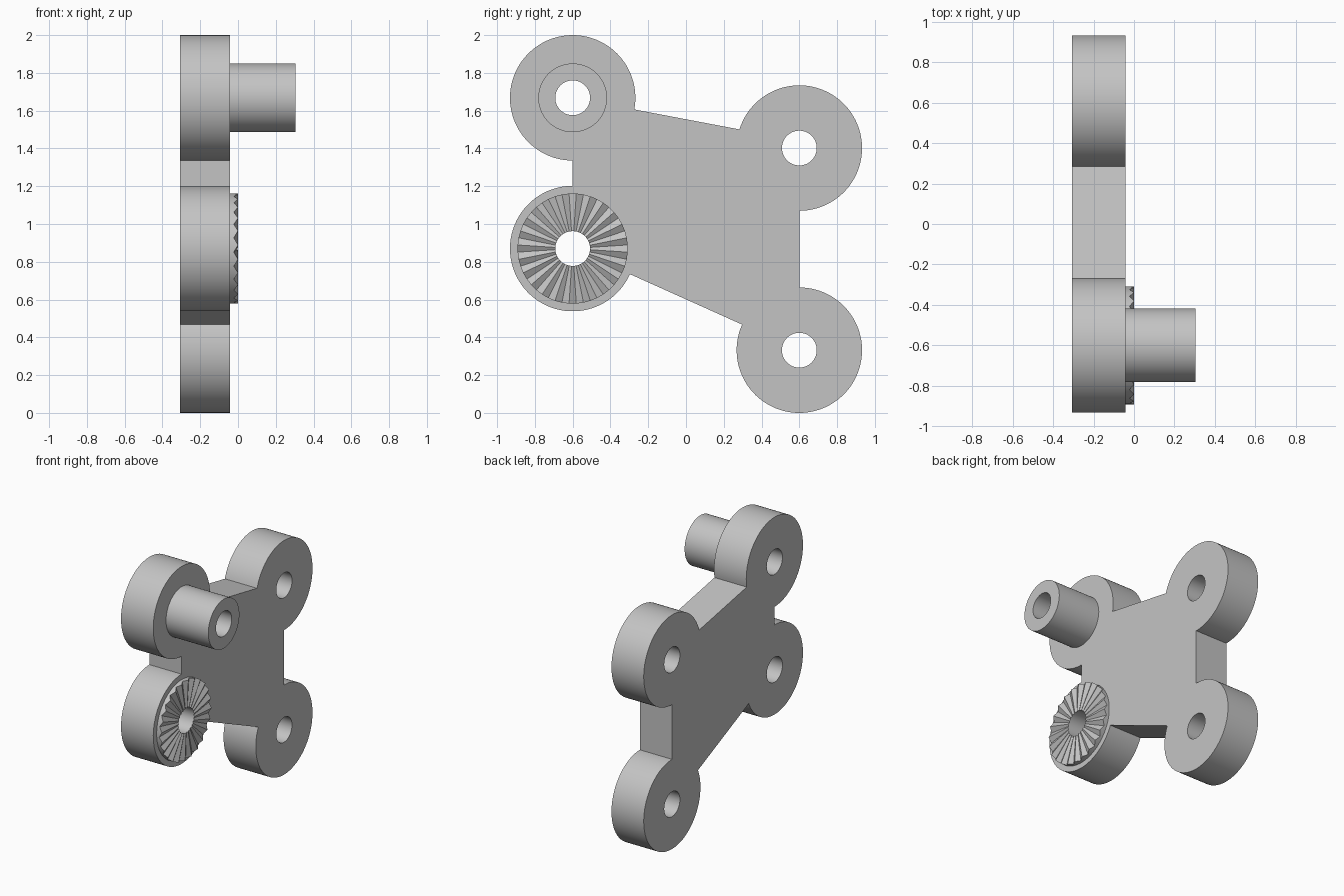
import bpy, bmesh
from math import cos, sin, pi, radians
from mathutils import Matrix

cube = bpy.data.objects.get("Cube")
if cube:
    bpy.data.objects.remove(cube, do_unlink=True)

grey = bpy.data.materials.new("plain grey")
grey.use_nodes = True
colour = (0.55, 0.55, 0.55, 1)
grey.diffuse_color = colour
grey.node_tree.nodes["Principled BSDF"].inputs["Base Color"].default_value = colour

BOSS_R, HOLE_R, POST_R, ROSETTE_R = 0.332, 0.092, 0.182, 0.292
BACK, FACE, TIP, POST_END = -0.306, -0.042, 0.0, 0.304
TEETH = 24
# Flat profile plane (u, v) laid onto world (y, z), thickness along x
TO_WORLD = Matrix(((0, 0, 1, 0), (1, 0, 0, 0), (0, 1, 0, 0), (0, 0, 0, 1)))


def arc(centre, radius, start=0, end=360, steps=80):
    """Points on an arc, in degrees; a full circle leaves out its repeated end."""
    last = steps if end - start == 360 else steps + 1
    angles = [radians(start + (end - start) * i / steps) for i in range(last)]
    return [(centre[0] + radius * cos(a), centre[1] + radius * sin(a)) for a in angles]


def finish(name, bm):
    bmesh.ops.remove_doubles(bm, verts=bm.verts, dist=1e-5)
    bmesh.ops.recalc_face_normals(bm, faces=bm.faces)
    mesh = bpy.data.meshes.new(name)
    bm.to_mesh(mesh)
    bm.free()
    mesh.materials.clear()
    mesh.materials.append(grey)
    ob = bpy.data.objects.new(name, mesh)
    bpy.context.collection.objects.link(ob)
    bpy.ops.object.select_all(action='DESELECT')
    ob.select_set(True)
    bpy.context.view_layer.objects.active = ob
    bpy.ops.object.shade_smooth_by_angle(angle=radians(25))
    return ob


def slab(name, loops, x0, x1):
    """Extrude an outline with holes between two x positions."""
    curve = bpy.data.curves.new(name + " profile", 'CURVE')
    curve.dimensions = '2D'
    curve.fill_mode = 'BOTH'
    curve.extrude = (x1 - x0) / 2
    for loop in loops:
        spline = curve.splines.new('POLY')
        spline.points.add(len(loop) - 1)
        for point, (u, v) in zip(spline.points, loop):
            point.co = (u, v, 0, 1)
        spline.use_cyclic_u = True
    helper = bpy.data.objects.new(name + " profile", curve)
    bpy.context.collection.objects.link(helper)
    graph = bpy.context.evaluated_depsgraph_get()
    filled = bpy.data.meshes.new_from_object(helper.evaluated_get(graph))
    bm = bmesh.new()
    bm.from_mesh(filled)
    bm.transform(Matrix.Translation(((x0 + x1) / 2, 0, 0)) @ TO_WORLD)
    bpy.data.objects.remove(helper, do_unlink=True)
    bpy.data.curves.remove(curve)
    bpy.data.meshes.remove(filled)
    return finish(name, bm)


# Bracket plate: four round bosses joined by a straight-sided web
bosses = [((-0.6, 1.668), -10.7, 270),
          ((-0.6, 0.87), 90, 335.9),
          ((0.6, 0.332), 155.9, 450),
          ((0.6, 1.402), 270, 522.7)]
outline = [p for centre, a, b in bosses for p in arc(centre, BOSS_R, a, b)]
holes = [arc(centre, HOLE_R) for centre, a, b in bosses]
slab("bracket_plate", [outline] + holes, BACK, FACE)

# Hollow post on the upper front boss
post_centre = bosses[0][0]
slab("hollow_post", [arc(post_centre, POST_R), arc(post_centre, HOLE_R)], FACE, POST_END)

# Toothed rosette on the lower front boss: ridges and valleys fan out from the hole
bm = bmesh.new()
cy, cz = bosses[1][0]
count = TEETH * 2
rings = []
for radius, valley in ((HOLE_R, -0.007), (ROSETTE_R, -0.022)):
    for top in (False, True):
        ring = []
        for i in range(count):
            a = 2 * pi * (i + 0.5) / count
            x = (TIP if i % 2 else valley) if top else FACE
            ring.append(bm.verts.new((x, cy + radius * cos(a), cz + radius * sin(a))))
        rings.append(ring)
inner_base, inner_top, outer_base, outer_top = rings
for lower, upper in ((inner_base, inner_top), (inner_top, outer_top),
                     (outer_top, outer_base), (outer_base, inner_base)):
    for i in range(count):
        j = (i + 1) % count
        bm.faces.new((lower[i], lower[j], upper[j], upper[i]))
finish("toothed_rosette", bm)
